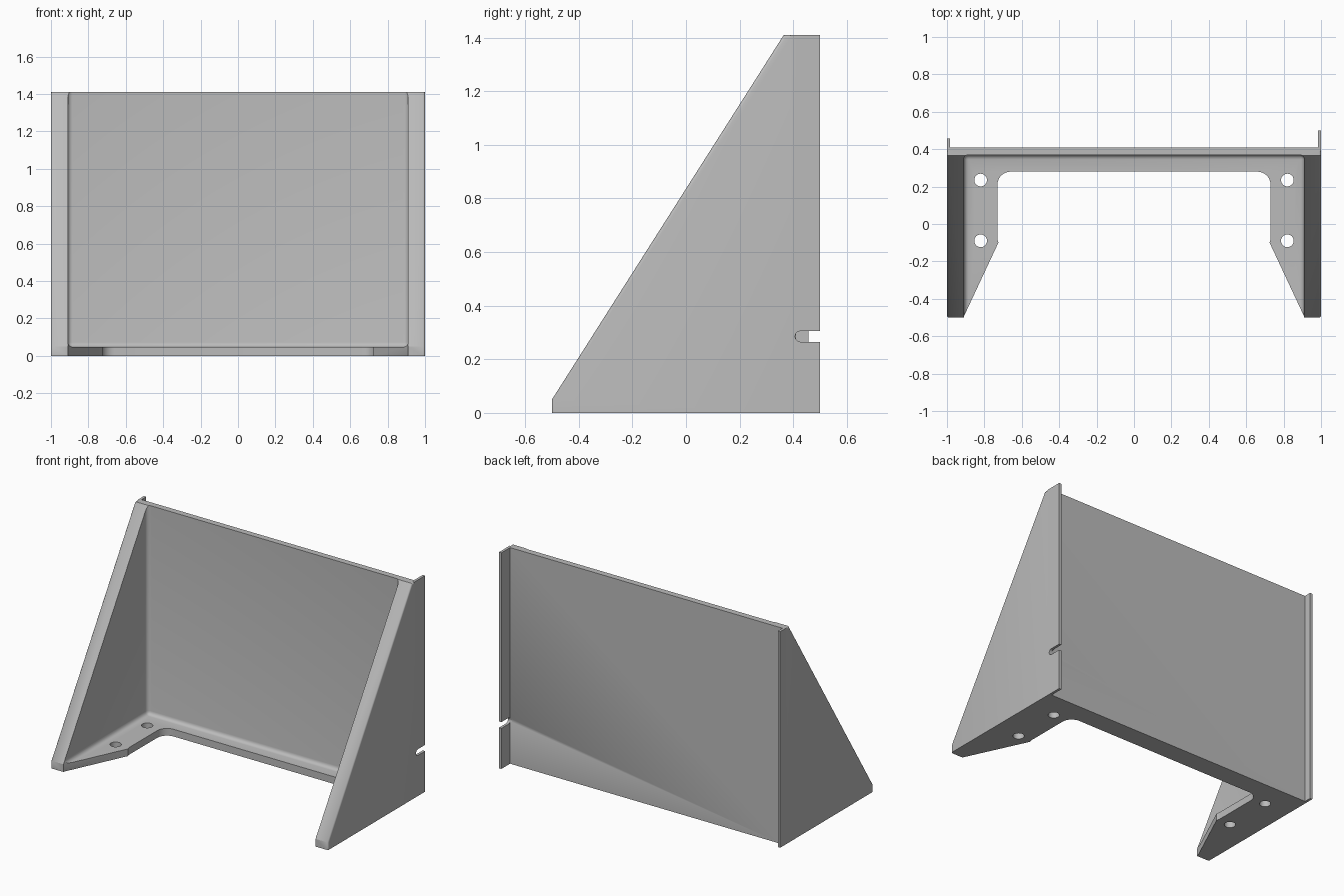
import bpy, bmesh, math

if "Cube" in bpy.data.objects:
    bpy.data.objects.remove(bpy.data.objects["Cube"])

grey = bpy.data.materials.new("light grey")
grey.diffuse_color = (0.5, 0.5, 0.5, 1)
grey.use_nodes = True
grey.node_tree.nodes["Principled BSDF"].inputs["Base Color"].default_value = grey.diffuse_color


def prism(name, points, axis, lo, hi, bevel=0, pick=None, segments=4):
    """Extrude an outline along x (points are y, z) or z (points are x, y)."""
    bm = bmesh.new()
    place = (lambda a, b, t: (t, a, b)) if axis == "x" else (lambda a, b, t: (a, b, t))
    face = bm.faces.new([bm.verts.new(place(a, b, lo)) for a, b in points])
    moved = bmesh.ops.extrude_face_region(bm, geom=[face])["geom"]
    for v in moved:
        if isinstance(v, bmesh.types.BMVert):
            v.co[0 if axis == "x" else 2] = hi
    bmesh.ops.recalc_face_normals(bm, faces=bm.faces)
    if bevel:
        edges = [e for e in bm.edges if pick(e.verts[0].co, e.verts[1].co)]
        bmesh.ops.bevel(bm, geom=edges, offset=bevel, segments=segments,
                        profile=0.5, affect='EDGES')
    mesh = bpy.data.meshes.new(name)
    bm.to_mesh(mesh)
    bm.free()
    mesh.materials.append(grey)
    ob = bpy.data.objects.new(name, mesh)
    bpy.context.collection.objects.link(ob)
    return ob


def combine(target, tool, operation):
    """Apply a boolean and discard the tool."""
    mod = target.modifiers.new("bool", 'BOOLEAN')
    mod.operation, mod.object, mod.solver = operation, tool, 'EXACT'
    bpy.context.view_layer.objects.active = target
    bpy.ops.object.modifier_apply(modifier=mod.name)
    bpy.data.objects.remove(tool)


def rect(a0, a1, b0, b1):
    return [(a0, b0), (a1, b0), (a1, b1), (a0, b1)]


def arc(cx, cy, r, start, end, n):
    return [(cx + r * math.cos(math.radians(start + (end - start) * i / n)),
             cy + r * math.sin(math.radians(start + (end - start) * i / n)))
            for i in range(n + 1)]


# Wedge body with softly rounded outer side edges
def outer_edge(a, b):
    same_side = abs(a.x - b.x) < 1e-4
    on_back = a.y > 0.4 and b.y > 0.4
    on_floor = a.z < 0.01 and b.z < 0.01
    return same_side and not on_back and not on_floor

body = prism("bracket_body", [(-0.5, 0), (0.41, 0), (0.41, 1.41), (0.365, 1.41), (-0.5, 0.05)],
             "x", -1, 1, 0.01, outer_edge, 3)

# Open pocket leaving two gussets, back panel and floor, with filleted inside corners
def pocket_edge(a, b):
    walls = a.y > 0.3 and b.y > 0.3 and abs(a.x - b.x) < 1e-4
    floor_back = a.z < 0.1 and b.z < 0.1 and a.y > 0.3 and b.y > 0.3
    floor_side = a.z < 0.1 and b.z < 0.1 and abs(a.x - b.x) < 1e-4
    return walls or floor_back or floor_side

pocket = prism("pocket_cutter", rect(-0.91, 0.91, -1, 0.37), "z", 0.047, 2, 0.025, pocket_edge)
combine(body, pocket, 'DIFFERENCE')

# Floor cutout: rounded rear corners and flared front
right = [(0.91, -0.7), (0.91, -0.495)] + arc(0.67, -0.075, 0.06, -24, 0, 4) + arc(0.66, 0.21, 0.07, 0, 90, 8)
cutout = right + [(-x, y) for x, y in reversed(right)]
combine(body, prism("floor_cutter", cutout, "z", -0.1, 0.3), 'DIFFERENCE')

# Four mounting holes
for x in (-0.82, 0.82):
    for y in (-0.09, 0.235):
        hole = prism("hole_cutter", arc(x, y, 0.034, 0, 345, 23), "z", -0.1, 0.3)
        combine(body, hole, 'DIFFERENCE')

# Thin rear flanges, the right one deeper
combine(body, prism("left_flange", rect(0.39, 0.457, 0, 1.41), "x", -1, -0.983), 'UNION')
combine(body, prism("right_flange", rect(0.39, 0.5, 0, 1.41), "x", 0.983, 1), 'UNION')

# Round-ended slot in the right flange
slot = [(0.6, 0.265), (0.6, 0.305)] + arc(0.427, 0.285, 0.02, 90, 270, 10)
combine(body, prism("slot_cutter", slot, "x", 0.97, 1.1), 'DIFFERENCE')

bpy.ops.object.select_all(action='DESELECT')
body.select_set(True)
bpy.context.view_layer.objects.active = body
bpy.ops.object.shade_smooth_by_angle(angle=math.radians(32))
